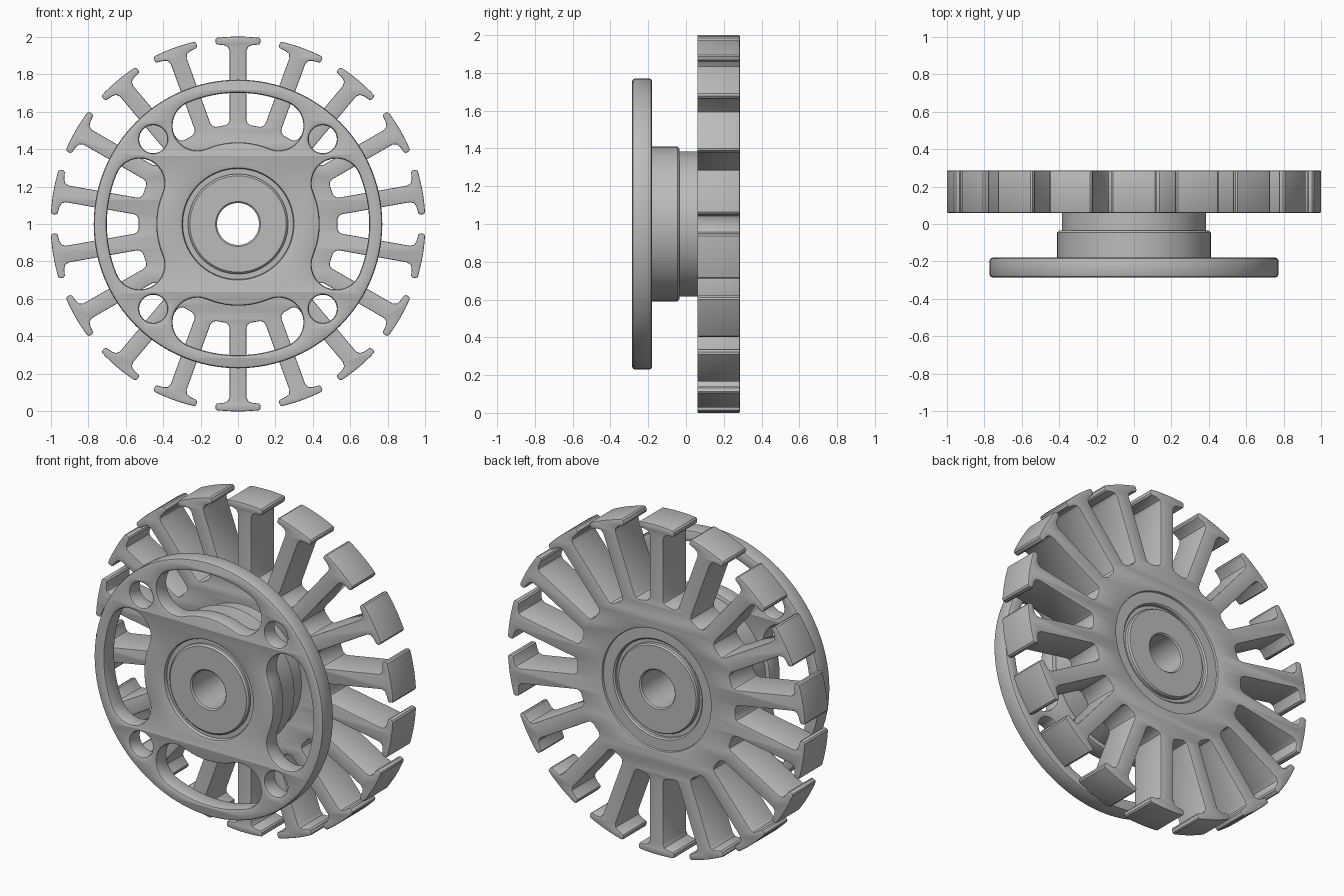
import bpy, bmesh
from math import sin, cos, pi, radians
from mathutils import Matrix

cube = bpy.data.objects.get("Cube")
if cube:
    bpy.data.objects.remove(cube, do_unlink=True)

metal = bpy.data.materials.new("plain grey metal")
metal.use_nodes = True
grey = (0.5, 0.5, 0.5, 1)
metal.diffuse_color = grey
metal.node_tree.nodes["Principled BSDF"].inputs["Base Color"].default_value = grey


def arc(cx, cy, r, a0, a1, n):
    """Points along an arc, angles in degrees."""
    steps = [radians(a0 + (a1 - a0) * i / n) for i in range(n + 1)]
    return [(cx + r * cos(a), cy + r * sin(a)) for a in steps]


def circle(r, n, cx=0, cy=0):
    return arc(cx, cy, r, 0, 360, n)[:-1]


def turn(points, degrees):
    c, s = cos(radians(degrees)), sin(radians(degrees))
    return [(x * c - y * s, x * s + y * c) for x, y in points]


def finish(name, bm):
    bmesh.ops.remove_doubles(bm, verts=bm.verts, dist=0.0002)
    bmesh.ops.recalc_face_normals(bm, faces=bm.faces)
    mesh = bpy.data.meshes.new(name)
    bm.to_mesh(mesh)
    bm.free()
    mesh.materials.append(metal)
    obj = bpy.data.objects.new(name, mesh)
    bpy.context.collection.objects.link(obj)
    bpy.ops.object.select_all(action='DESELECT')
    obj.select_set(True)
    bpy.context.view_layer.objects.active = obj
    bpy.ops.object.shade_smooth_by_angle(angle=radians(28))


def plate(name, outlines, y0, y1, bevel):
    """Extrude outlines (first is outer, others are holes) from y0 to y1."""
    curve = bpy.data.curves.new(name + "_outline", 'CURVE')
    curve.dimensions = '2D'
    curve.fill_mode = 'BOTH'
    curve.extrude = (y1 - y0) / 2 - bevel
    curve.bevel_depth = bevel
    curve.bevel_resolution = 1
    curve.offset = -bevel
    for pts in outlines:
        spline = curve.splines.new('POLY')
        spline.points.add(len(pts) - 1)
        for p, (x, y) in zip(spline.points, pts):
            p.co = (x, y, 0, 1)
        spline.use_cyclic_u = True
    helper = bpy.data.objects.new(name + "_outline", curve)
    bpy.context.collection.objects.link(helper)
    deps = bpy.context.evaluated_depsgraph_get()
    mesh = bpy.data.meshes.new_from_object(helper.evaluated_get(deps))
    bm = bmesh.new()
    bm.from_mesh(mesh)
    bpy.data.objects.remove(helper, do_unlink=True)
    bpy.data.curves.remove(curve)
    bpy.data.meshes.remove(mesh)
    bm.transform(Matrix.Translation((0, (y0 + y1) / 2, 1)) @ Matrix.Rotation(pi / 2, 4, 'X'))
    finish(name, bm)


def lathe(name, profile, n):
    """Revolve a closed (radius, y) profile about the axle."""
    bm = bmesh.new()
    rings = []
    for i in range(n):
        a = 2 * pi * i / n
        rings.append([bm.verts.new((r * cos(a), y, 1 + r * sin(a))) for r, y in profile])
    m = len(profile)
    for i in range(n):
        a, b = rings[i], rings[(i + 1) % n]
        for j in range(m):
            k = (j + 1) % m
            bm.faces.new((a[j], a[k], b[k], b[j]))
    finish(name, bm)


# Toothed ring: eighteen T-shaped teeth with rounded slots between them
tip = arc(0, 0, 1, 90, 83.6, 4)
side = [(0.12, 0.986), (0.12, 0.967), (0.113, 0.958), (0.075, 0.954),
        (0.055, 0.946), (0.045, 0.925), (0.045, 0.555), (0.051, 0.538), (0.066, 0.527)]
half = tip + side
tooth = [(-x, y) for x, y in reversed(half[1:])] + half
teeth = []
for i in range(18):
    teeth += turn(tooth, -20 * i)
plate("toothed_ring", [teeth, circle(0.365, 72)], 0.06, 0.285, 0.006)

# Front flange: four curved windows and four round holes
lobe = radians(22.5)
lx, ly = 0.568 * cos(lobe), 0.568 * sin(lobe)
window = (arc(0, 0, 0.7, -22.5, 22.5, 16)
          + arc(lx, ly, 0.132, 22.5, 202.5, 20)[1:]
          + arc(0, 0, 0.436, 22.5, -22.5, 14)[1:]
          + arc(lx, -ly, 0.132, -202.5, -22.5, 20)[1:-1])
cuts = [circle(0.295, 72)]
for i in range(4):
    cuts.append(turn(window, 90 * i))
    cuts.append(turn(circle(0.075, 32, 0.64), 45 + 90 * i))
plate("front_flange", [circle(0.77, 96)] + cuts, -0.285, -0.18, 0.014)

# Stepped hub with bore and a ring groove on both ends
lathe("hub", [
    (0.112, -0.277), (0.12, -0.285), (0.257, -0.285), (0.267, -0.275),
    (0.267, -0.26), (0.33, -0.26), (0.33, -0.2), (0.41, -0.2),
    (0.41, -0.045), (0.4, -0.035), (0.384, -0.035), (0.384, 0.27),
    (0.3, 0.27), (0.292, 0.262), (0.292, 0.245), (0.267, 0.245),
    (0.267, 0.265), (0.26, 0.275), (0.12, 0.275), (0.112, 0.267)], 72)
